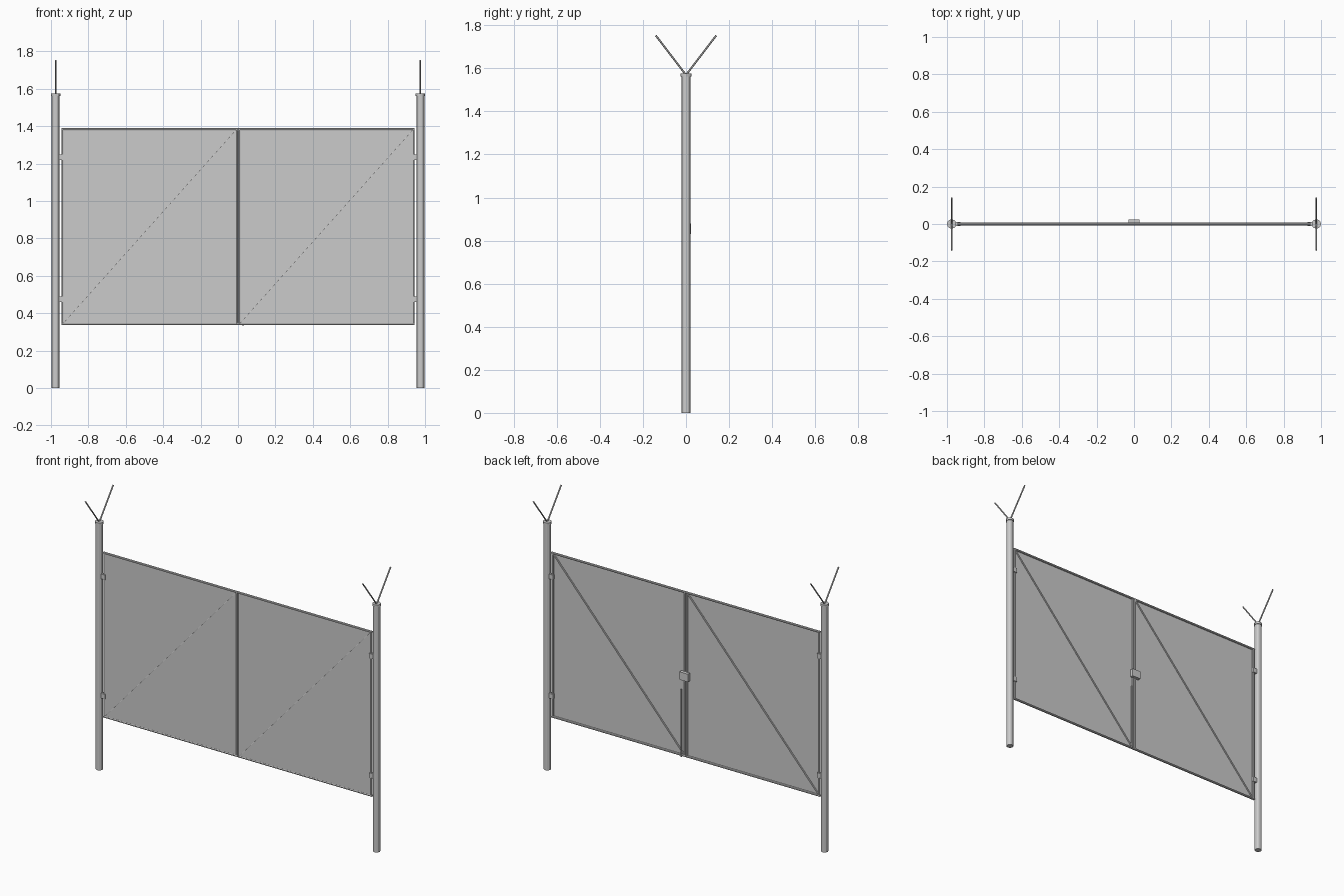
import bpy
from mathutils import Vector

if "Cube" in bpy.data.objects:
    bpy.data.objects.remove(bpy.data.objects["Cube"])


def finish(name):
    ob = bpy.context.object
    ob.name = name
    return ob


def tube(name, a, b, r, sides=8):
    a, b = Vector(a), Vector(b)
    d = b - a
    bpy.ops.mesh.primitive_cylinder_add(
        vertices=sides, radius=r, depth=d.length, location=(a + b) / 2,
        rotation=d.to_track_quat('Z', 'Y').to_euler())
    ob = finish(name)
    bpy.ops.object.shade_smooth_by_angle()
    return ob


def box(name, centre, size):
    bpy.ops.mesh.primitive_cube_add(size=1, location=centre)
    ob = finish(name)
    ob.scale = size
    return ob


POST_X, POST_R, POST_H = 0.975, 0.021, 1.575
Z0, Z1 = 0.343, 1.383          # rail centre lines
OUT, INN, R = 0.937, 0.008, 0.007

# Posts with caps, V-shaped arms and hinges
for s, side in ((-1, "left"), (1, "right")):
    x = s * POST_X
    tube(f"{side}_post", (x, 0, 0), (x, 0, POST_H - 0.012), POST_R, 12)
    tube(f"{side}_post_cap", (x, 0, POST_H - 0.014), (x, 0, POST_H), 0.025, 12)
    for t, end in ((-1, "front"), (1, "back")):
        tube(f"{side}_{end}_arm", (x, 0, POST_H - 0.006), (x, t * 0.14, 1.752), 0.0045, 6)
    for z, level in ((0.475, "lower"), (1.233, "upper")):
        box(f"{side}_{level}_hinge", (s * 0.945, 0, z), (0.034, 0.022, 0.03))

# Gate leaves: tubular frame, diagonal brace and infill sheet
for xa, xb, side in ((-OUT, -INN, "left"), (INN, OUT, "right")):
    for z, level in ((Z0, "bottom"), (Z1, "top")):
        tube(f"{side}_{level}_rail", (xa - R, 0, z), (xb + R, 0, z), R)
    for x, end in ((xa, "left"), (xb, "right")):
        tube(f"{side}_leaf_{end}_stile", (x, 0, Z0), (x, 0, Z1), R)
    tube(f"{side}_brace", (xa, 0, Z0), (xb, 0, Z1), 0.005)
    box(f"{side}_infill_sheet", ((xa + xb) / 2, -0.0035, (Z0 + Z1) / 2),
        (xb - xa, 0.002, Z1 - Z0))

# Latch box and drop bolt on the back
box("latch", (0, 0.013, 0.855), (0.06, 0.022, 0.05))
tube("drop_bolt", (0.026, 0.011, 0.335), (0.026, 0.011, 0.765), 0.005)
